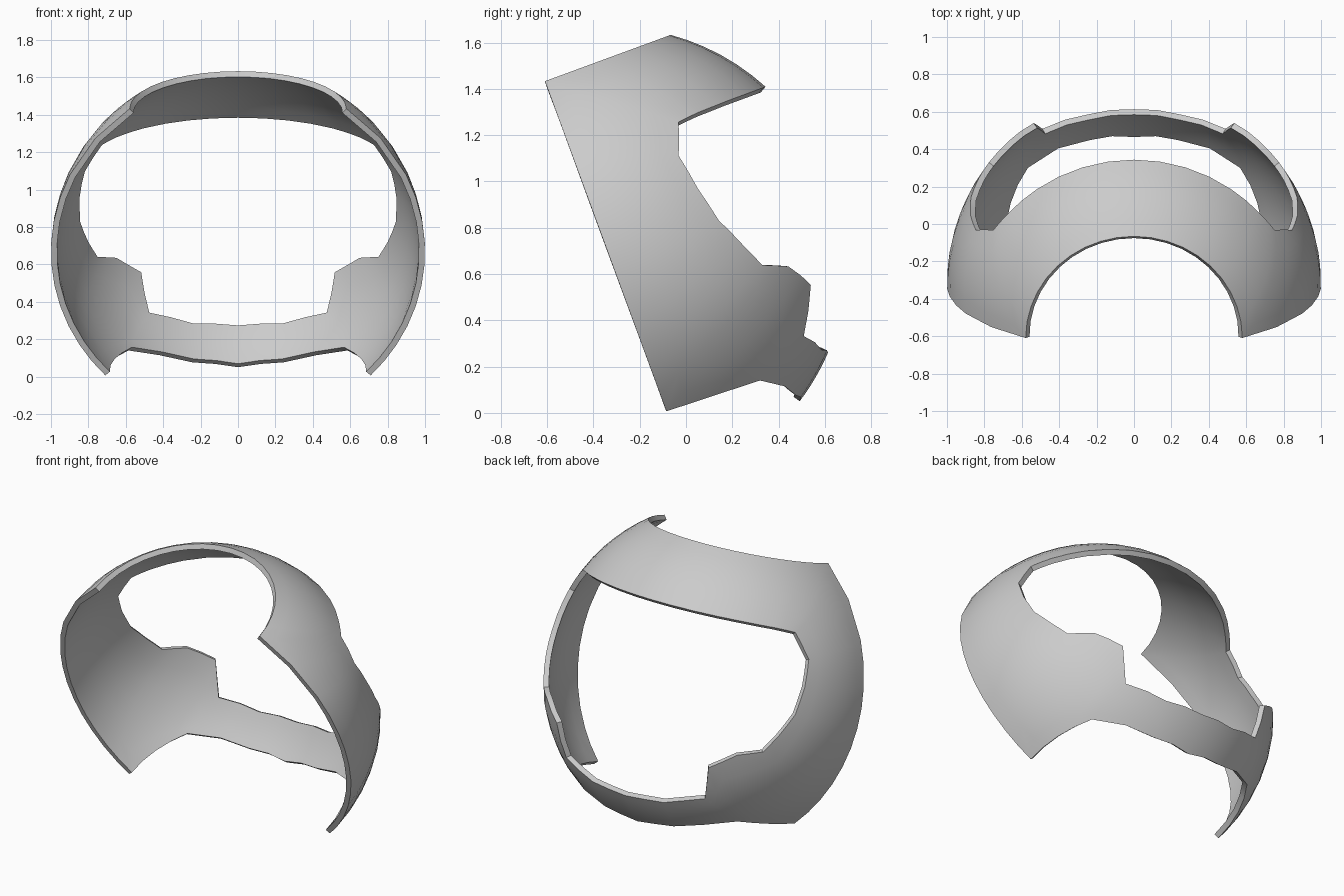
import bpy, bmesh
from math import radians, sin, cos

if "Cube" in bpy.data.objects:
    bpy.data.objects.remove(bpy.data.objects["Cube"])

# Each pair: (azimuth, elevation) on the face opening -> same on the outer rim, in degrees
PAIRS = [
    ((0, 27.6), (0, 54.6)), ((18, 27.6), (18, 54.6)), ((36, 27.6), (36, 54.6)),
    ((49, 27.4), (54, 54.6)), ((54, 27.1), (72, 54.6)), ((57.4, 26.8), (90, 54.6)),
    ((63, 18.3), (90, 26)), ((62.3, 8.9), (90, 10)), ((60.3, -0.5), (90, -4)),
    ((56, -8.3), (90, -18)), ((52, -14.5), (90, -32)), ((43.4, -17), (90, -44.8)),
    ((34.7, -23.4), (72, -44.8)), ((36.2, -36.1), (54, -44.8)),
    ((19.2, -42), (24, -54.2)), ((0, -43.6), (0, -57.2)),
]
ACROSS, ALONG = 6, 2


def clamp(v):
    return max(0.0, min(1.0, v))


def lerp(a, b, t):
    return tuple(p + (q - p) * t for p, q in zip(a, b))


def on_shell(az, el):
    # unit sphere with a slight bulge towards the chin and cheeks
    r = 1 + 0.026 * clamp((5 - el) / 25) * clamp((90 - az) / 45)
    a, e = radians(az), radians(el)
    return (r * cos(e) * sin(a), r * cos(e) * cos(a), r * sin(e))


# Ring of spokes running from the opening to the outer rim
spokes = []
for (i0, o0), (i1, o1) in zip(PAIRS, PAIRS[1:]):
    spokes += [(lerp(i0, i1, k / ALONG), lerp(o0, o1, k / ALONG)) for k in range(ALONG)]
spokes.append(PAIRS[-1])

# Half shell surface
bm = bmesh.new()
rows = [[bm.verts.new(on_shell(*lerp(i, o, k / ACROSS))) for k in range(ACROSS + 1)]
        for i, o in spokes]
for a, b in zip(rows, rows[1:]):
    for k in range(ACROSS):
        bm.faces.new((a[k], a[k + 1], b[k + 1], b[k]))
bm.normal_update()
for f in bm.faces:
    if f.normal.dot(f.calc_center_median()) < 0:
        f.normal_flip()
mesh = bpy.data.meshes.new("helmet_face_shell")
bm.to_mesh(mesh)
bm.free()

# Tilted shell: mirrored, then thickened inwards
shell = bpy.data.objects.new("helmet_face_shell", mesh)
bpy.context.collection.objects.link(shell)
shell.location = (0, -0.328, 0.668)
shell.rotation_euler = (radians(20.2), 0, 0)
mirror = shell.modifiers.new("mirror", 'MIRROR')
mirror.use_clip = True
thick = shell.modifiers.new("thickness", 'SOLIDIFY')
thick.thickness = 0.032
thick.offset = -1
thick.use_even_offset = True

bpy.context.view_layer.objects.active = shell
shell.select_set(True)
for m in ("mirror", "thickness"):
    bpy.ops.object.modifier_apply(modifier=m)
bpy.ops.object.shade_smooth_by_angle(angle=radians(35))
